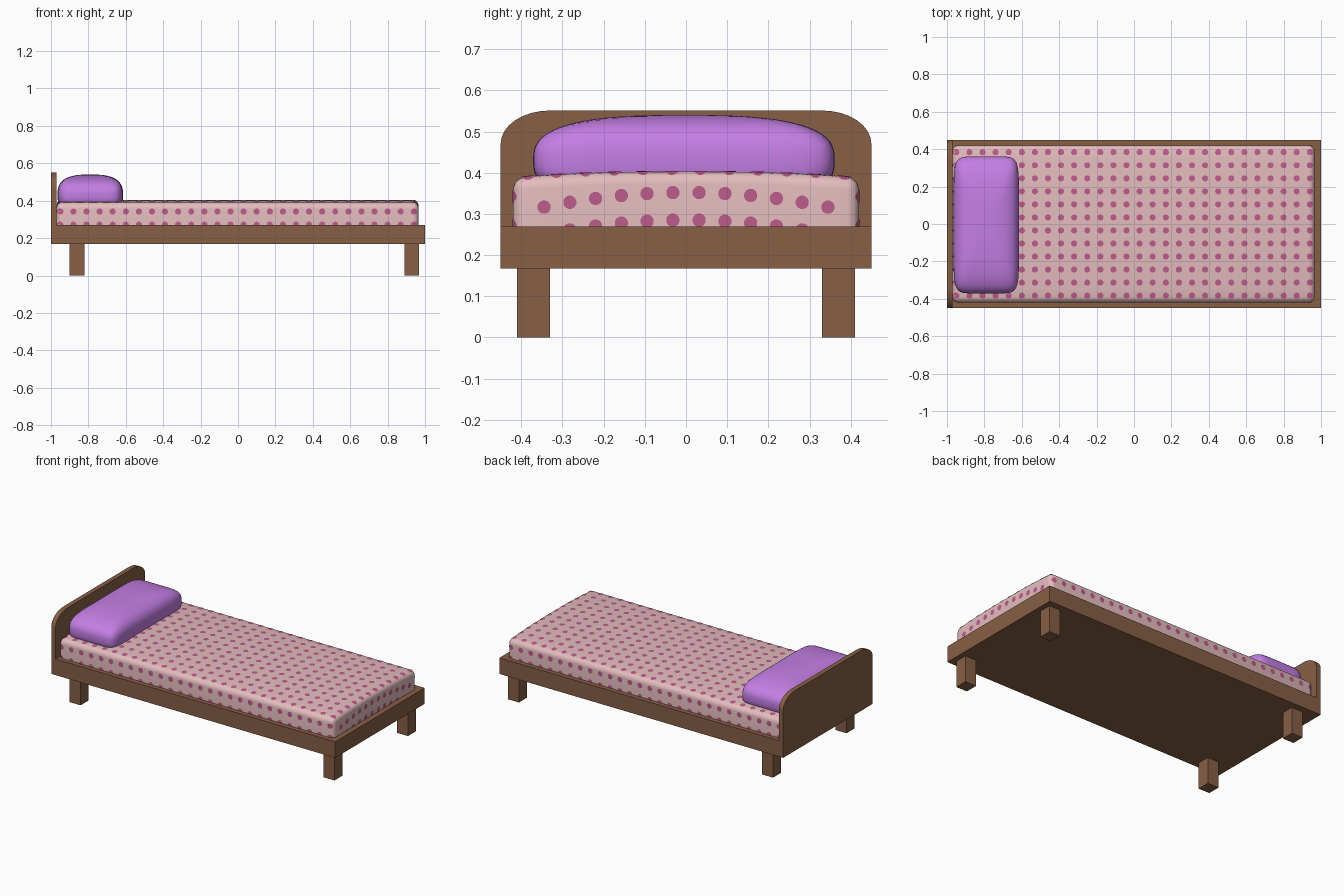
import bpy, bmesh, math
from mathutils import Vector
from mathutils.bvhtree import BVHTree

if "Cube" in bpy.data.objects:
    bpy.data.objects.remove(bpy.data.objects["Cube"])


def mat(name, rgb):
    m = bpy.data.materials.new(name)
    m.diffuse_color = (*rgb, 1)
    m.use_nodes = True
    m.node_tree.nodes["Principled BSDF"].inputs["Base Color"].default_value = m.diffuse_color
    return m


WOOD = mat("brown wood", (0.242, 0.114, 0.061))
SHEET = mat("pale pink sheet", (0.776, 0.503, 0.515))
DOT = mat("rose dots", (0.515, 0.107, 0.262))
PILLOW = mat("purple pillow", (0.552, 0.209, 0.776))


def finish(bm, name, material, smooth=None):
    me = bpy.data.meshes.new(name)
    bm.to_mesh(me)
    ob = bpy.data.objects.new(name, me)
    bpy.context.collection.objects.link(ob)
    me.materials.append(material)
    if smooth:
        bpy.ops.object.select_all(action='DESELECT')
        ob.select_set(True)
        bpy.context.view_layer.objects.active = ob
        bpy.ops.object.shade_smooth_by_angle(angle=math.radians(smooth))
    return ob


def box_bm(lo, hi):
    bm = bmesh.new()
    bmesh.ops.create_cube(bm, size=1)
    lo, hi = Vector(lo), Vector(hi)
    for v in bm.verts:
        v.co = (lo + hi) / 2 + v.co * (hi - lo)
    return bm


# Frame
finish(box_bm((-1, -0.45, 0.168), (1, 0.45, 0.27)), "bed_frame", WOOD)

# Legs
for xn, x0, x1 in (("head", -0.90, -0.822), ("foot", 0.89, 0.967)):
    for yn, s in (("front", -1), ("back", 1)):
        ys = sorted((s * 0.33, s * 0.41))
        finish(box_bm((x0, ys[0], 0), (x1, ys[1], 0.17)), f"{xn}_{yn}_leg", WOOD)

# Headboard: rounded outline extruded along x
half = [(0.45, 0.26)]
for i in range(9):
    a = math.radians(90 * i / 8)
    half.append((0.33 + 0.12 * math.cos(a), 0.47 + 0.081 * math.sin(a)))
outline = half + [(-y, z) for y, z in reversed(half)]
bm = bmesh.new()
face = bm.faces.new([bm.verts.new((-1, y, z)) for y, z in outline])
ext = bmesh.ops.extrude_face_region(bm, geom=[face])
for v in ext["geom"]:
    if isinstance(v, bmesh.types.BMVert):
        v.co.x = -0.97
bmesh.ops.recalc_face_normals(bm, faces=bm.faces)
finish(bm, "headboard", WOOD, 35)

# Mattress: rounded box with a crowned top
bm = box_bm((-0.97, -0.42, 0.24), (0.965, 0.42, 0.403))
edges = [e for e in bm.edges
         if all(v.co.z > 0.3 for v in e.verts) or abs(e.verts[0].co.z - e.verts[1].co.z) > 0.1]
bmesh.ops.bevel(bm, geom=edges, offset=0.03, segments=5, profile=0.5, affect='EDGES')
for i in range(-7, 8):
    bmesh.ops.bisect_plane(bm, geom=bm.verts[:] + bm.edges[:] + bm.faces[:], dist=1e-5,
                           plane_co=(0, i * 0.05, 0), plane_no=(0, 1, 0))
for v in bm.verts:
    if v.co.z > 0.3:
        v.co.z -= 0.015 * (abs(v.co.y) / 0.42) ** 2.5
bmesh.ops.recalc_face_normals(bm, faces=bm.faces)
tree = BVHTree.FromBMesh(bm)
finish(bm, "mattress", SHEET, 40)

# Sheet dots: thin discs projected onto the mattress
dots = bmesh.new()


def add_dot(center, direction, r=0.0165, n=12):
    d = Vector(direction)
    u = d.orthogonal().normalized()
    w = d.cross(u)
    pts = []
    for i in range(n + 1):
        a = 2 * math.pi * i / n
        off = Vector() if i == n else u * math.cos(a) * r + w * math.sin(a) * r
        hit, nor, _, _ = tree.ray_cast(Vector(center) + off - d, d)
        if hit is None:
            return
        pts.append(hit + nor * 0.0015)
    vs = [dots.verts.new(p) for p in pts]
    for i in range(n):
        f = dots.faces.new((vs[i], vs[(i + 1) % n], vs[n]))
        f.normal_update()
        if f.normal.dot(d) > 0:
            f.normal_flip()


for i in range(28):
    x = -0.95 + i * 0.07
    for j in range(12):
        add_dot((x, -0.383 + j * 0.0697, 0.4), (0, 0, -1))
    for s in (-1, 1):
        for z in (0.342, 0.272):
            add_dot((x, s * 0.42, z), (0, -s, 0))
for s in (-1, 1):
    for k in range(7):
        y = s * (0.032 + 0.0625 * k)
        for z0 in (0.352, 0.285):
            add_dot((0.96, y, z0 - 0.3 * y * y), (-1, 0, 0))
finish(dots, "sheet_dots", DOT, 40)

# Pillow: cube mapped to a soft, boxy superellipsoid
bm = bmesh.new()
bmesh.ops.create_cube(bm, size=2)
bmesh.ops.subdivide_edges(bm, edges=bm.edges[:], cuts=17, use_grid_fill=True)
for v in bm.verts:
    x, y, z = v.co
    r = (abs(x) ** 8 + abs(y) ** 8) ** (1 / 8)
    k = (r ** 2.8 + abs(z) ** 2.8) ** (1 / 2.8)
    v.co = Vector((-0.79 + 0.175 * x / k, -0.005 + 0.366 * y / k, 0.43 + 0.11 * z / k))
finish(bm, "pillow", PILLOW, 60)
